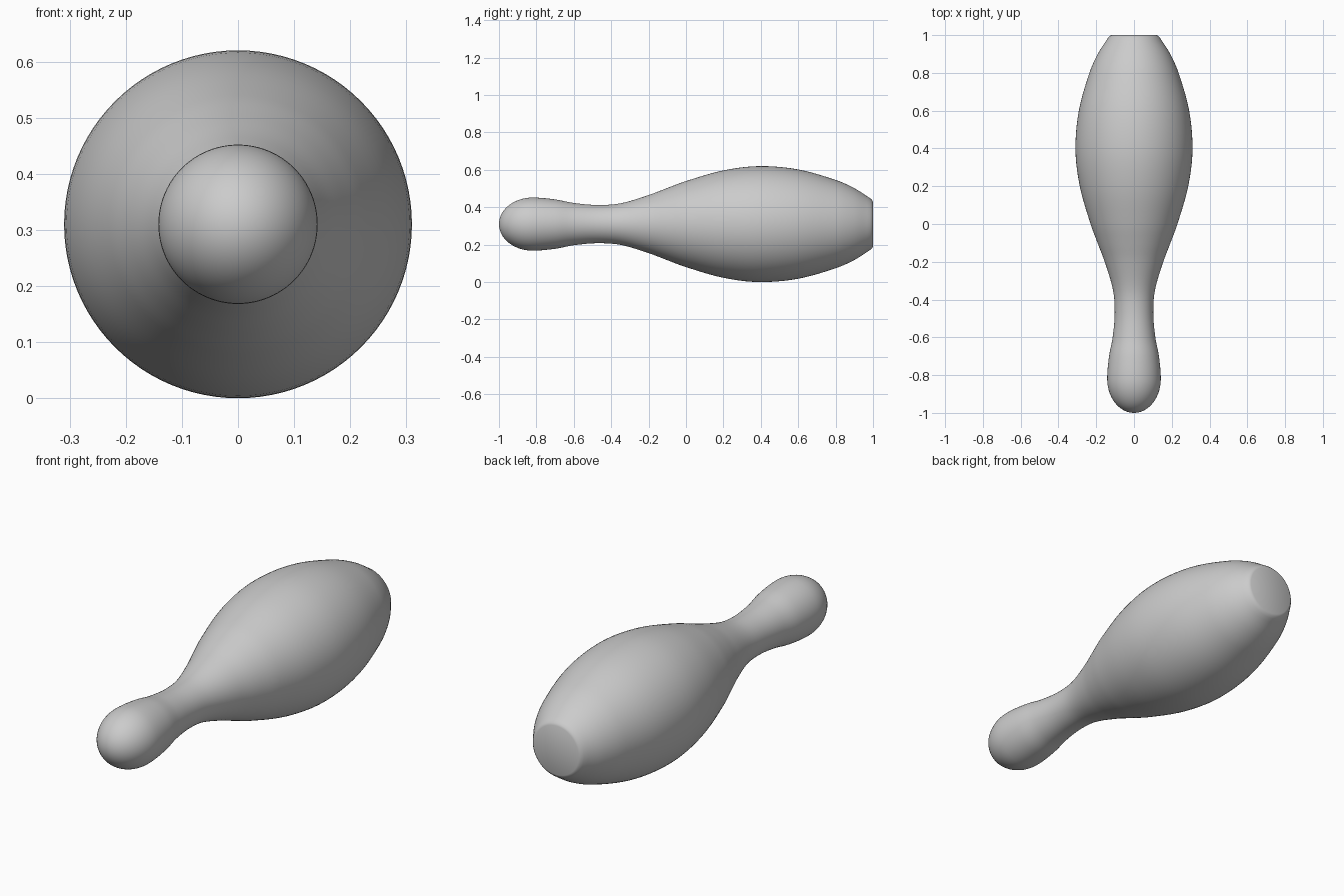
import bpy, bmesh, math

if "Cube" in bpy.data.objects:
    bpy.data.objects.remove(bpy.data.objects["Cube"])

AXIS_Z = 0.31
SEG = 96

# Profile: (y along the pin, radius)
body = [(-0.82, 0.142), (-0.7, 0.132), (-0.6, 0.113), (-0.47, 0.102), (-0.35, 0.111),
        (-0.2, 0.155), (-0.1, 0.193), (0, 0.23), (0.2, 0.287), (0.4, 0.31),
        (0.6, 0.292), (0.8, 0.236), (0.9, 0.192), (0.985, 0.138)]


def spline(pts, steps=5):
    """Cubic Hermite curve through the points, radius as a function of y."""
    n = len(pts)
    slope = []
    for i in range(n):
        a, b = pts[max(i - 1, 0)], pts[min(i + 1, n - 1)]
        slope.append((b[1] - a[1]) / (b[0] - a[0]))
    for i in (0, 3, 9):          # head, neck and belly extremes are level
        slope[i] = 0
    out = []
    for i in range(n - 1):
        (y0, r0), (y1, r1) = pts[i], pts[i + 1]
        h = y1 - y0
        for k in range(steps):
            t = k / steps
            r = ((2*t**3 - 3*t**2 + 1) * r0 + (t**3 - 2*t**2 + t) * h * slope[i]
                 + (3*t**2 - 2*t**3) * r1 + (t**3 - t**2) * h * slope[i + 1])
            out.append((y0 + h * t, r))
    return out + [pts[-1]]


# Rounded head, body, softened base edge
head = [(-0.82 - 0.18 * math.cos(a), 0.142 * math.sin(a))
        for a in (math.pi / 2 * k / 14 for k in range(1, 14))]
profile = head + spline(body) + [(0.995, 0.129), (1.0, 0.119)]

bm = bmesh.new()
rings = [[bm.verts.new((r * math.cos(2 * math.pi * s / SEG), y,
                        AXIS_Z + r * math.sin(2 * math.pi * s / SEG)))
          for s in range(SEG)] for y, r in profile]
for a, b in zip(rings, rings[1:]):
    for s in range(SEG):
        t = (s + 1) % SEG
        bm.faces.new((a[s], a[t], b[t], b[s]))
tip = bm.verts.new((0, -1, AXIS_Z))
for s in range(SEG):
    bm.faces.new((tip, rings[0][(s + 1) % SEG], rings[0][s]))
bm.faces.new(rings[-1])
bmesh.ops.recalc_face_normals(bm, faces=bm.faces)

mesh = bpy.data.meshes.new("bowling_pin")
bm.to_mesh(mesh)
bm.free()
pin = bpy.data.objects.new("bowling_pin", mesh)
bpy.context.collection.objects.link(pin)
bpy.context.view_layer.objects.active = pin
pin.select_set(True)
bpy.ops.object.shade_smooth_by_angle(angle=math.radians(30))
